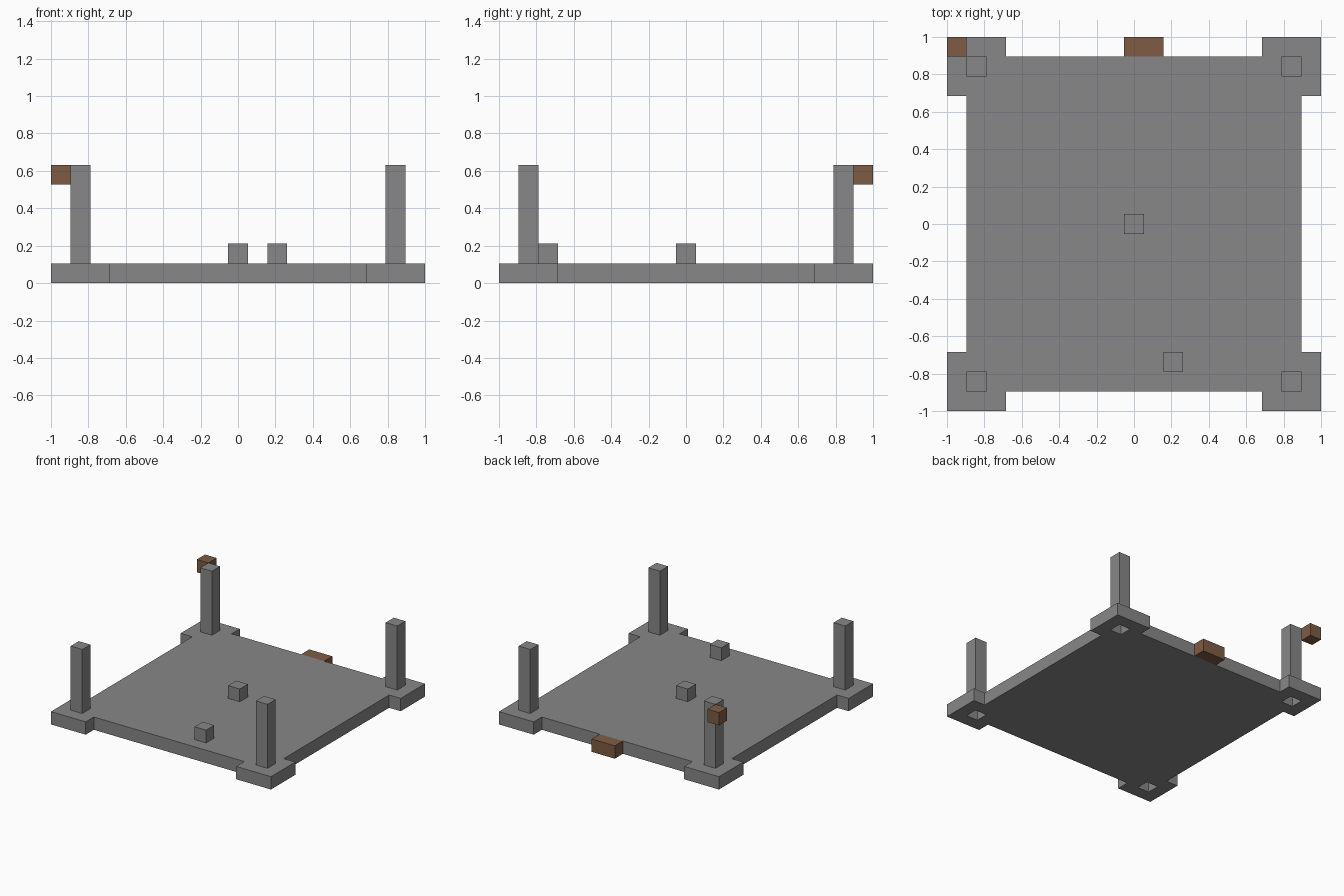
import bpy, bmesh

if "Cube" in bpy.data.objects:
    bpy.data.objects.remove(bpy.data.objects["Cube"], do_unlink=True)

U = 2 / 19  # one block


def make_material(name, rgb):
    mat = bpy.data.materials.new(name)
    mat.use_nodes = True
    colour = (*rgb, 1)
    mat.diffuse_color = colour
    mat.node_tree.nodes["Principled BSDF"].inputs["Base Color"].default_value = colour
    return mat


stone = make_material("stone grey", (0.245, 0.245, 0.245))
wood = make_material("wood brown", (0.21, 0.107, 0.058))


def finish(name, bm, mat):
    bmesh.ops.recalc_face_normals(bm, faces=bm.faces)
    mesh = bpy.data.meshes.new(name)
    bm.to_mesh(mesh)
    bm.free()
    mesh.materials.append(mat)
    obj = bpy.data.objects.new(name, mesh)
    bpy.context.collection.objects.link(obj)
    return obj


def block(name, centre, size, mat):
    """Box with its base centre and size given in blocks."""
    bm = bmesh.new()
    bmesh.ops.create_cube(bm, size=1)
    for v in bm.verts:
        v.co.z += 0.5
        for i in range(3):
            v.co[i] = (v.co[i] * size[i] + centre[i]) * U
    return finish(name, bm, mat)


# Floor slab: wider corner pads and a square socket under each pillar
lines = [-9.5, -8.5, -7.5, -6.5, 6.5, 7.5, 8.5, 9.5]
last = len(lines) - 2
bm = bmesh.new()
grid = [[bm.verts.new((x * U, y * U, 0)) for y in lines] for x in lines]
for i in range(last + 1):
    for j in range(last + 1):
        edge_gap = (i in (0, last) and j == 3) or (j in (0, last) and i == 3)
        socket = i in (1, last - 1) and j in (1, last - 1)
        if not edge_gap and not socket:
            bm.faces.new((grid[i][j], grid[i + 1][j],
                          grid[i + 1][j + 1], grid[i][j + 1]))
extruded = bmesh.ops.extrude_face_region(bm, geom=bm.faces[:], use_keep_orig=True)
for item in extruded["geom"]:
    if isinstance(item, bmesh.types.BMVert):
        item.co.z = U
finish("floor_slab", bm, stone)

# Corner pillars
for x, side in ((-8, "right"), (8, "left")):
    for y, end in ((-8, "front"), (8, "back")):
        block(f"{end}_{side}_pillar", (x, y, 1), (1, 1, 5), stone)

# Small blocks on the floor
block("centre_block", (0, 0, 1), (1, 1, 1), stone)
block("front_block", (2, -7, 1), (1, 1, 1), stone)

# Wooden step at the back edge and the block beside the back pillar
block("back_step", (0.5, 9, 0), (2, 1, 1), wood)
block("hanging_block", (-9, 9, 5), (1, 1, 1), wood)
